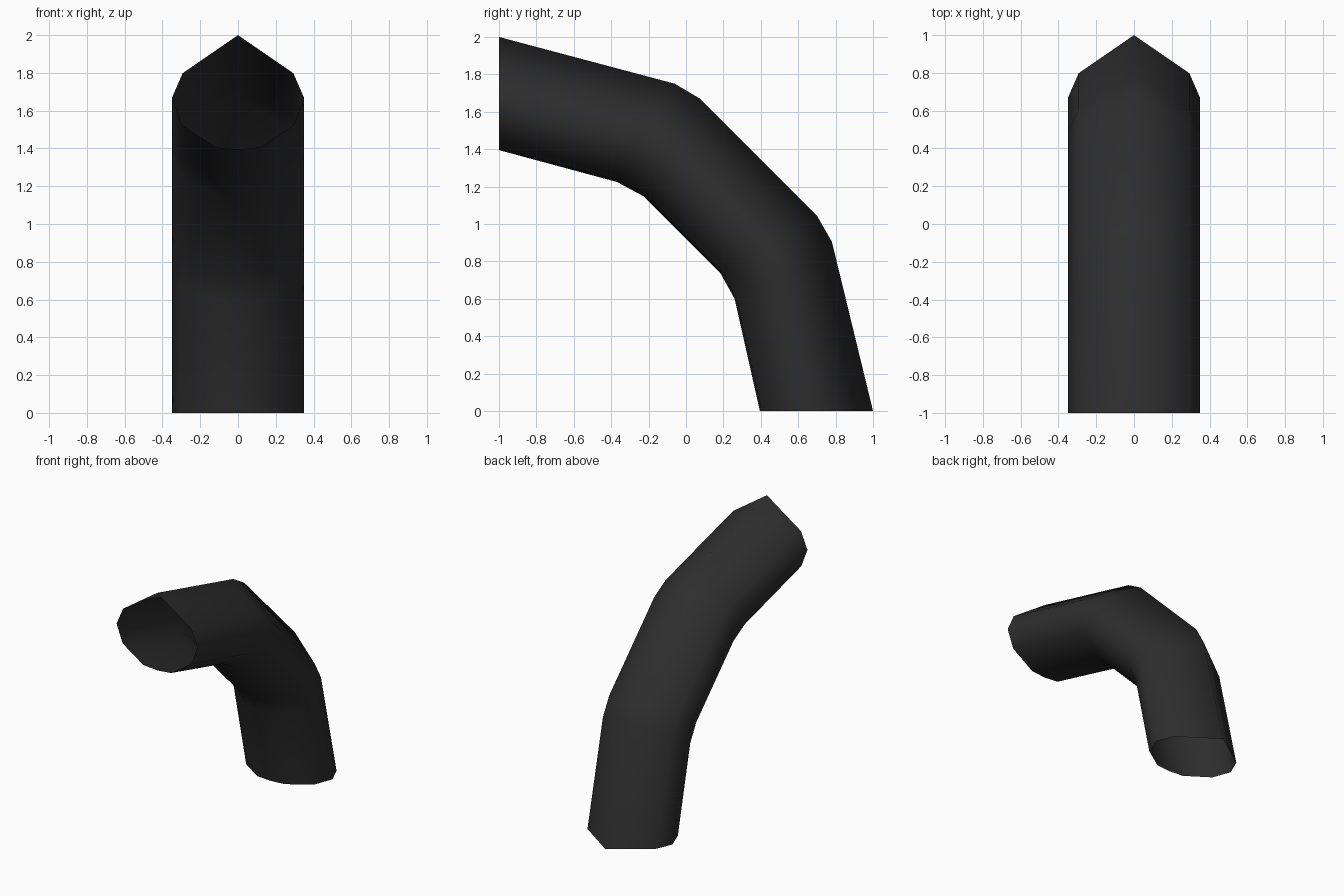
import bpy, bmesh

if "Cube" in bpy.data.objects:
    bpy.data.objects.remove(bpy.data.objects["Cube"])

# Charcoal material for the whole tube
mat = bpy.data.materials.new("charcoal")
mat.diffuse_color = (0.027, 0.027, 0.027, 1)
mat.use_nodes = True
mat.node_tree.nodes["Principled BSDF"].inputs["Base Color"].default_value = mat.diffuse_color

# Bend stations: (inner y, z) and (outer y, z) of each ring
stations = [((-1.0, 1.395), (-1.0, 2.0)),
            ((-0.37, 1.225), (-0.06, 1.75)),
            ((-0.23, 1.15), (0.075, 1.67)),
            ((0.185, 0.735), (0.70, 1.045)),
            ((0.26, 0.60), (0.78, 0.905)),
            ((0.395, 0.0), (1.0, 0.0))]

# Half cross-section: (x, fraction from inner to outer side), then mirrored
half = [(0, 1), (0.293, 0.667), (0.35, 0.45), (0.297, 0.215), (0.12, 0.018), (0, 0)]
profile = half + [(-x, t) for x, t in half[-2:0:-1]]

# Open bent tube
bm = bmesh.new()
rings = [[bm.verts.new((x, a[0] + t * (b[0] - a[0]), a[1] + t * (b[1] - a[1])))
          for x, t in profile] for a, b in stations]
n = len(profile)
for r, s in zip(rings, rings[1:]):
    for i in range(n):
        j = (i + 1) % n
        bm.faces.new((r[i], r[j], s[j], s[i]))
bm.normal_update()
# Make every face point away from the tube axis
f = bm.faces[:][0]
if f.normal.z < 0:
    bmesh.ops.reverse_faces(bm, faces=bm.faces[:])
mesh = bpy.data.meshes.new("bent_tube")
bm.to_mesh(mesh)
bm.free()
mesh.materials.append(mat)
tube = bpy.data.objects.new("bent_tube", mesh)
bpy.context.collection.objects.link(tube)

# Smooth sides, sharp ridge along the top
bpy.context.view_layer.objects.active = tube
tube.select_set(True)
bpy.ops.object.shade_smooth_by_angle(angle=1.2)
